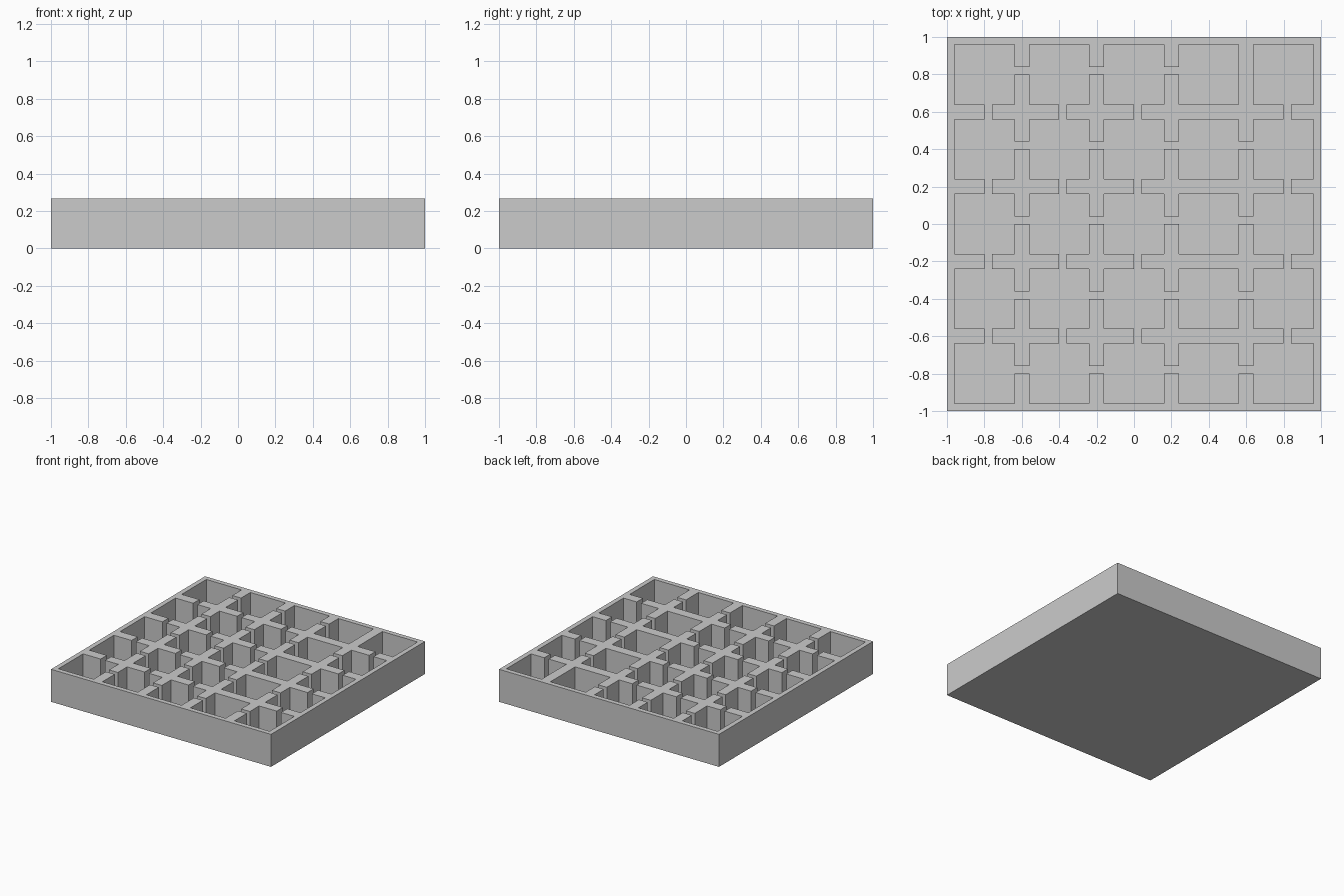
import bpy
import bmesh
from mathutils import Vector

cube = bpy.data.objects.get("Cube")
if cube:
    bpy.data.objects.remove(cube, do_unlink=True)

UNIT = 0.04       # rim thickness, slot width and floor thickness
HEIGHT = 0.267
CELLS = 5         # compartments per side
PITCH = 10        # compartment plus divider, in units
CELL = 8          # compartment width, in units
SLOT = 4          # slot start inside a compartment, in units
SOLID_COLUMN = 3  # column whose cross dividers have no slots


def locate(value):
    """Compartment index and offset inside it, in units."""
    return divmod((value + 1) / UNIT - 1, PITCH)


def is_open(x, y):
    limit = 1 - UNIT
    if abs(x) > limit or abs(y) > limit:
        return False
    (col, u), (row, v) = locate(x), locate(y)
    in_x, in_y = u < CELL, v < CELL
    if in_x and in_y:
        return True
    if in_y:   # slot through a divider running front to back
        corner = col == SOLID_COLUMN and row == CELLS - 1
        return SLOT < v < SLOT + 1 and not corner
    if in_x:   # slot through a divider running side to side
        return SLOT < u < SLOT + 1 and col != SOLID_COLUMN
    return False


# Floor slab
bm = bmesh.new()
bmesh.ops.create_cube(bm, size=1)
bmesh.ops.scale(bm, vec=(2, 2, UNIT), verts=bm.verts)
bmesh.ops.translate(bm, vec=(0, 0, UNIT / 2), verts=bm.verts)

# Cut lines for compartments and slots in the slab's top
for axis in (Vector((1, 0, 0)), Vector((0, 1, 0))):
    for cell in range(CELLS):
        for offset in (0, SLOT, SLOT + 1, CELL):
            pos = -1 + UNIT * (1 + cell * PITCH + offset)
            bmesh.ops.bisect_plane(bm, geom=bm.verts[:] + bm.edges[:] + bm.faces[:],
                                   plane_co=axis * pos, plane_no=axis)

# Raise rim and dividers
bm.normal_update()
walls = [f for f in bm.faces
         if f.normal.z > 0.5 and not is_open(*f.calc_center_median().xy)]
raised = bmesh.ops.extrude_face_region(bm, geom=walls)["geom"]
bmesh.ops.translate(bm, vec=(0, 0, HEIGHT - UNIT),
                    verts=[v for v in raised if isinstance(v, bmesh.types.BMVert)])
leftover = [f for f in walls if f.is_valid]
if leftover:
    bmesh.ops.delete(bm, geom=leftover, context='FACES')
bmesh.ops.recalc_face_normals(bm, faces=bm.faces)

mesh = bpy.data.meshes.new("compartment_tray")
bm.to_mesh(mesh)
bm.free()
tray = bpy.data.objects.new("compartment_tray", mesh)
bpy.context.collection.objects.link(tray)

# Grey material
grey = (0.6, 0.6, 0.6, 1)
mat = bpy.data.materials.new("light_grey")
mat.use_nodes = True
mat.diffuse_color = grey
mat.node_tree.nodes["Principled BSDF"].inputs["Base Color"].default_value = grey
mesh.materials.append(mat)
